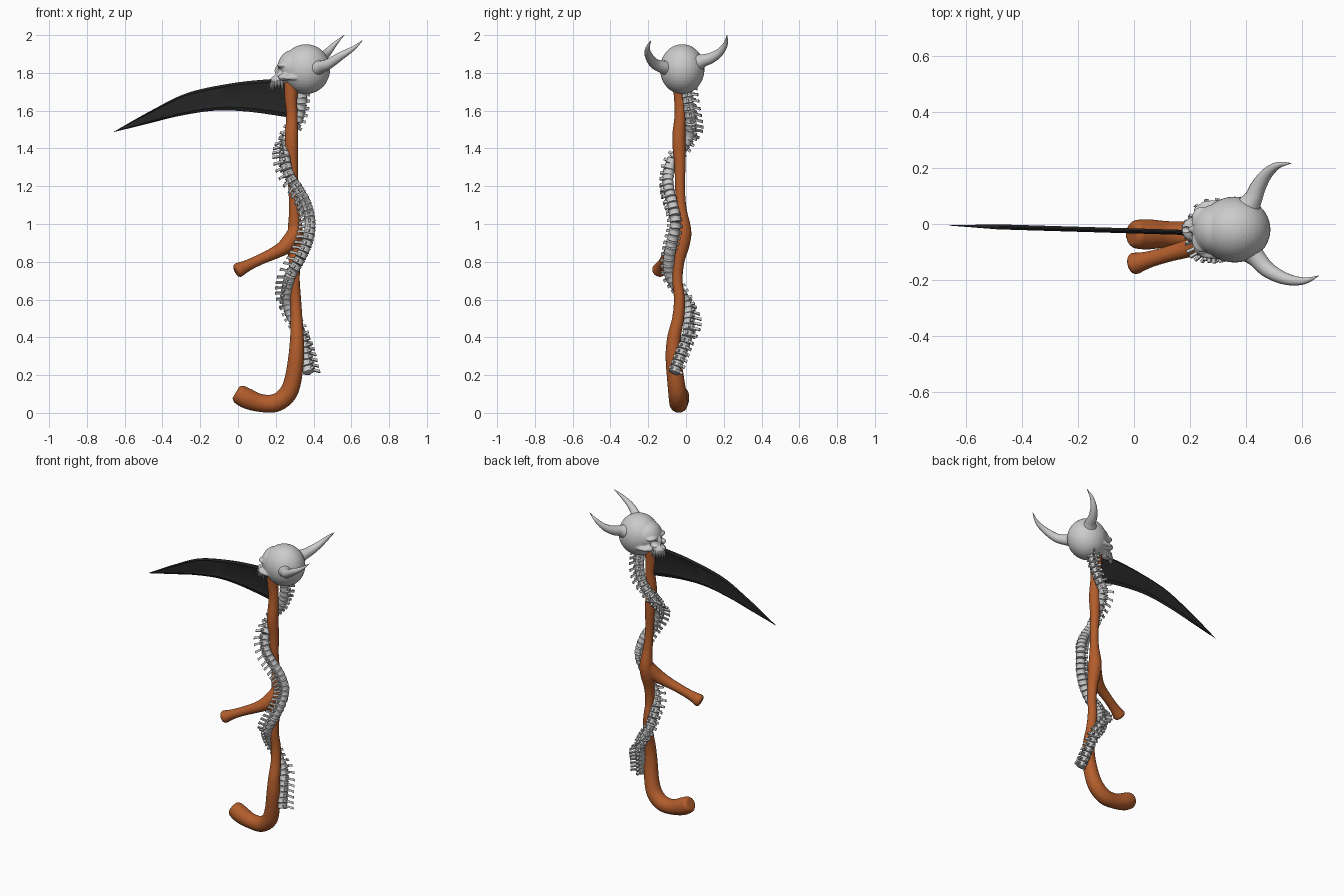
import bpy, bmesh, math
from mathutils import Vector, Matrix

if "Cube" in bpy.data.objects:
    bpy.data.objects.remove(bpy.data.objects["Cube"])

Y0 = -0.02  # mid-plane of the skull


def material(name, rgb):
    m = bpy.data.materials.new(name)
    m.diffuse_color = (*rgb, 1)
    m.use_nodes = True
    m.node_tree.nodes["Principled BSDF"].inputs["Base Color"].default_value = m.diffuse_color
    return m


def spline(pts, n):
    # Catmull-Rom through tuples of any length, n samples per span
    ext = [pts[0]] + list(pts) + [pts[-1]]
    out = []
    for i in range(len(pts) - 1):
        a, b, c, d = ext[i:i + 4]
        for k in range(n):
            t = k / n
            out.append([0.5 * (2 * q + (r - p) * t + (2 * p - 5 * q + 4 * r - s) * t * t
                               + (3 * q - p - 3 * r + s) * t ** 3) for p, q, r, s in zip(a, b, c, d)])
    return out + [list(pts[-1])]


def skin(bm, rings):
    rows = [[bm.verts.new(p) for p in ring] for ring in rings]
    n = len(rows[0])
    for a, b in zip(rows, rows[1:]):
        for j in range(n):
            bm.faces.new((a[j], a[(j + 1) % n], b[(j + 1) % n], b[j]))
    bm.faces.new(rows[0][::-1])
    bm.faces.new(rows[-1])


def tube(bm, pts, sides=16, n=6, rounded=True):
    s = spline(pts, n)
    P = [Vector(p[:3]) for p in s]
    R = [p[3] for p in s]
    if rounded:
        for end, step in ((0, 1), (-1, -2)):
            t = (P[end] - P[step]).normalized()
            q, r = P[end] + t * R[end] * 0.35, R[end] * 0.75
            P.insert(0 if end == 0 else len(P), q)
            R.insert(0 if end == 0 else len(R), r)
    ref, rings = Vector((0.1, 1, 0.05)), []
    for i, p in enumerate(P):
        t = (P[min(i + 1, len(P) - 1)] - P[max(i - 1, 0)]).normalized()
        ref = (ref - t * ref.dot(t)).normalized()
        side = t.cross(ref)
        rings.append([p + R[i] * (ref * math.cos(a) + side * math.sin(a))
                      for a in (2 * math.pi * j / sides for j in range(sides))])
    skin(bm, rings)


def ball(bm, c, r):
    m = Matrix.Translation((c[0], c[1] + Y0, c[2])) @ Matrix.Diagonal((*r, 1))
    bmesh.ops.create_uvsphere(bm, u_segments=32, v_segments=20, radius=1, matrix=m)


def finish(bm, name, mat=None, angle=40):
    bmesh.ops.recalc_face_normals(bm, faces=bm.faces[:])
    me = bpy.data.meshes.new(name)
    bm.to_mesh(me)
    bm.free()
    me.shade_smooth()
    me.set_sharp_from_angle(angle=math.radians(angle))
    ob = bpy.data.objects.new(name, me)
    bpy.context.collection.objects.link(ob)
    if mat:
        me.materials.append(mat)
    return ob


def fuse(ob, voxel, iterations):
    m = ob.modifiers.new("fuse", 'REMESH')
    m.mode, m.voxel_size, m.use_smooth_shade = 'VOXEL', voxel, True
    m = ob.modifiers.new("soften", 'SMOOTH')
    m.factor, m.iterations = 0.5, iterations


wood = material("wood", (0.45, 0.11, 0.025))
black = material("black_steel", (0.018, 0.018, 0.018))

# Gnarled handle with hooked foot, and its side grip
bm = bmesh.new()
tube(bm, [(0.005, -.037, .10, .052), (.05, -.037, .075, .055), (.12, -.037, .052, .048),
          (.2, -.04, .053, .049), (.262, -.045, .1, .049), (.292, -.055, .18, .046),
          (.308, -.067, .3, .042), (.312, -.063, .4, .037), (.31, -.042, .5, .032), (.305, -.035, .6, .03),
          (.3, -.045, .7, .028), (.3, -.04, .8, .032), (.302, -.02, .9, .042), (.303, -.012, .97, .04),
          (.298, -.025, 1.08, .029), (.292, -.032, 1.2, .027), (.288, -.032, 1.32, .031),
          (.284, -.038, 1.45, .036), (.285, -.03, 1.58, .031), (.28, -.03, 1.67, .035),
          (.285, -.03, 1.75, .042)])
tube(bm, [(.305, -.02, .95, .045), (.255, -.06, .885, .042), (.2, -.085, .85, .034),
          (.12, -.108, .813, .029), (.05, -.128, .78, .031), (.0, -.142, .755, .041)])
fuse(finish(bm, "handle", wood), 0.007, 5)

# Curved blade with a raised rim
top = spline([(-.66, 1.487), (-.466, 1.597), (-.27, 1.693), (-.04, 1.744), (.15, 1.765), (.28, 1.77)], 8)
low = spline([(-.66, 1.486), (-.466, 1.534), (-.31, 1.572), (-.125, 1.6), (.06, 1.594), (.295, 1.56)], 8)
rows = [(0, .002), (.09, .009), (.14, .006), (.84, .006), (.89, .009), (1, .001)]
bm, rings = bmesh.new(), []
for a, b in zip(top, low):
    fade = min(1, (a[1] - b[1]) / .06 + .05)
    ring = []
    for sgn, rr in ((1, rows), (-1, rows[::-1])):
        for v, th in rr:
            x, z = a[0] + (b[0] - a[0]) * v, a[1] + (b[1] - a[1]) * v
            ring.append((x, -.005 - .03 * (x + .66) + sgn * th * fade, z))
    rings.append(ring)
skin(bm, rings)
finish(bm, "blade", black, 25)

# Spine winding around the handle: x, y, z, then direction of the spikes
path = spline([(.335, .0, 1.72, .5, .85), (.335, .015, 1.63, .5, .85), (.31, .025, 1.54, .2, .95),
               (.265, .02, 1.47, -.6, .8), (.25, -.02, 1.4, -1, .15), (.25, -.075, 1.33, -.95, -.3),
               (.275, -.095, 1.25, -.85, -.5), (.32, -.09, 1.18, -.8, -.6), (.362, -.07, 1.1, -.8, -.55),
               (.382, -.055, 1.0, -.95, -.3), (.365, -.075, .9, -.95, -.2), (.325, -.09, .81, -.95, -.2),
               (.28, -.085, .73, -1, -.1), (.262, -.045, .66, -1, .3), (.262, .0, .58, -.75, .65),
               (.29, .015, .5, -.1, 1), (.33, .01, .42, .6, .8), (.35, -.02, .33, .9, .5),
               (.365, -.05, .25, .9, .4), (.378, -.07, .2, .9, .4)], 30)
STEP = 0.034
bm, travelled = bmesh.new(), STEP
for a, b in zip(path, path[1:]):
    p, t = Vector(a[:3]), Vector(b[:3]) - Vector(a[:3])
    travelled += t.length
    if travelled < STEP:
        continue
    travelled -= STEP
    t.normalize()
    d = Vector((a[3], a[4], 0))
    d = (d - t * d.dot(t)).normalized()
    s = t.cross(d)
    # waisted vertebra body
    skin(bm, [[p + t * h + r * (d * math.cos(k * math.pi / 6) + s * math.sin(k * math.pi / 6))
               for k in range(12)]
              for h, r in ((-.0175, .024), (-.014, .031), (0, .027), (.014, .031), (.0175, .024))])
    # central spike and two side wings
    for axis, cross, start, length, w, drop in ((d, s, .015, .066, .005, .014),
                                               (s + d * .5, t.cross(s + d * .5), .012, .04, .006, .004),
                                               (-s + d * .5, t.cross(-s + d * .5), .012, .04, .006, .004)):
        spike = []
        for f, hh in ((0, .008), (.6, .006), (1, .008)):
            c = p + axis * (start + (length - start) * f) + t * drop * f
            spike.append([c + cross * w * u + t * hh * v for u, v in ((-1, -1), (1, -1), (1, 1), (-1, 1))])
        skin(bm, spike)
finish(bm, "spine", None, 45)

# Skull without lower jaw, facing -x
bm = bmesh.new()
ball(bm, (.36, 0, 1.82), (.128, .118, .132))
ball(bm, (.295, 0, 1.83), (.085, .092, .092))
ball(bm, (.245, 0, 1.775), (.05, .055, .035))
ball(bm, (.218, 0, 1.762), (.048, .044, .03))
ball(bm, (.213, 0, 1.812), (.02, .013, .03))
for sg in (-1, 1):
    ball(bm, (.24, sg * .038, 1.84), (.034, .044, .016))
    ball(bm, (.245, sg * .068, 1.778), (.032, .022, .02))
    ball(bm, (.29, sg * .092, 1.775), (.055, .013, .013))
skull = finish(bm, "skull")
fuse(skull, 0.005, 4)

# Eye sockets and nose hole
bm = bmesh.new()
for sg in (-1, 1):
    ball(bm, (.208, sg * .04, 1.806), (.045, .025, .023))
ball(bm, (.178, 0, 1.785), (.03, .012, .017))
cutter = finish(bm, "socket_cutter")
cutter.hide_render = True
m = skull.modifiers.new("sockets", 'BOOLEAN')
m.operation, m.object, m.solver = 'DIFFERENCE', cutter, 'EXACT'
bpy.context.view_layer.update()
baked = bpy.data.meshes.new_from_object(skull.evaluated_get(bpy.context.evaluated_depsgraph_get()))
skull.modifiers.clear()
skull.data = baked
baked.shade_smooth()
baked.set_sharp_from_angle(angle=math.radians(45))
bpy.data.objects.remove(cutter)

# Pointed upper teeth
bm = bmesh.new()
for i in range(11):
    a = math.radians(-100 + 20 * i)
    dx, dy = -math.cos(a), math.sin(a)
    x, y = .225 + .042 * dx, Y0 + .038 * dy
    length = .045 if i % 3 else .055
    tube(bm, [(x, y, 1.758, .009), (x + dx * .008, y + dy * .006, 1.74, .008),
              (x + dx * .012, y + dy * .01, 1.758 - length, .001)], 8, 3, False)
finish(bm, "teeth")

# Horns, swept back and unequal
for name, pts in (
        ("front_horn", [(.40, -.085, 1.825, .05), (.435, -.118, 1.83, .035), (.48, -.165, 1.848, .028),
                        (.545, -.197, 1.89, .021), (.61, -.203, 1.93, .012), (.66, -.185, 1.972, .001)]),
        ("back_horn", [(.40, .05, 1.85, .05), (.425, .09, 1.865, .034), (.445, .135, 1.88, .028),
                       (.475, .18, 1.91, .021), (.515, .21, 1.955, .012), (.562, .217, 2.0, .001)])):
    bm = bmesh.new()
    tube(bm, pts, 16, 6, False)
    finish(bm, name)
